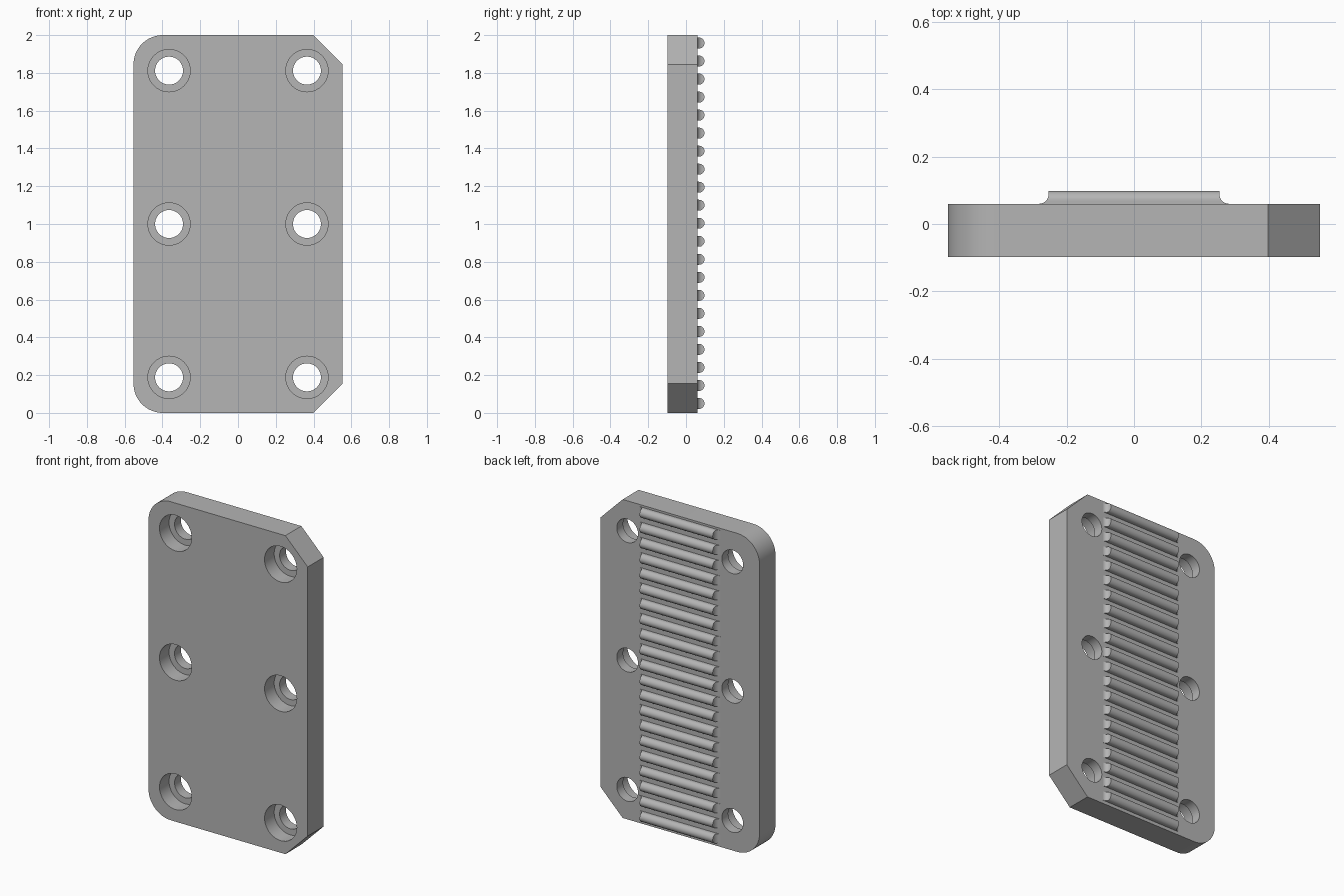
import bpy, bmesh, math
from mathutils import Vector

if "Cube" in bpy.data.objects:
    bpy.data.objects.remove(bpy.data.objects["Cube"], do_unlink=True)

FRONT, BACK, TOP = -0.098, 0.06, 0.098   # plate front, plate back, rib crest (y)
HALF_W, CORNER = 0.553, 0.155

grey = bpy.data.materials.new("plain grey")
grey.use_nodes = True
grey.diffuse_color = (0.46, 0.46, 0.46, 1)
grey.node_tree.nodes["Principled BSDF"].inputs["Base Color"].default_value = grey.diffuse_color


def arc(cx, cy, r, start, end, steps):
    """Points on an arc, angles in degrees."""
    angles = [math.radians(start + (end - start) * i / steps) for i in range(steps + 1)]
    return [(cx + r * math.cos(a), cy + r * math.sin(a)) for a in angles]


def add_prism(bm, points, direction):
    """Extrude a closed outline along a direction."""
    face = bm.faces.new([bm.verts.new(p) for p in points])
    new = bmesh.ops.extrude_face_region(bm, geom=[face])["geom"]
    verts = [v for v in new if isinstance(v, bmesh.types.BMVert)]
    bmesh.ops.translate(bm, verts=verts, vec=Vector(direction))


def finish(bm, name):
    bmesh.ops.recalc_face_normals(bm, faces=bm.faces)
    mesh = bpy.data.meshes.new(name)
    bm.to_mesh(mesh)
    bm.free()
    mesh.materials.append(grey)
    ob = bpy.data.objects.new(name, mesh)
    bpy.context.collection.objects.link(ob)
    return ob


def apply_boolean(ob, cutter, operation):
    mod = ob.modifiers.new("cut", "BOOLEAN")
    mod.object, mod.operation, mod.solver = cutter, operation, "EXACT"
    bpy.ops.object.select_all(action="DESELECT")
    bpy.context.view_layer.objects.active = ob
    ob.select_set(True)
    bpy.ops.object.modifier_apply(modifier=mod.name)
    bpy.data.objects.remove(cutter, do_unlink=True)
    bpy.ops.object.shade_smooth_by_angle(angle=math.radians(30))


# Plate: rounded corners on one side, chamfered corners on the other
c = HALF_W - CORNER
outline = arc(-c, 2 - CORNER, CORNER, 90, 180, 16) + arc(-c, CORNER, CORNER, 180, 270, 16)
outline += [(c, 0), (HALF_W, CORNER), (HALF_W, 2 - CORNER), (c, 2)]
bm = bmesh.new()
add_prism(bm, [(x, FRONT, z) for x, z in outline], (0, BACK - FRONT, 0))
plate = finish(bm, "plate")

# Counterbored holes, cut from the front: stepped cutter as a lathed profile
SEGMENTS = 40
FLOOR = FRONT + 0.095
steps = [(0.112, FRONT - 0.05), (0.112, FLOOR), (0.074, FLOOR), (0.074, BACK + 0.05)]
bm = bmesh.new()
for hx in (-0.365, 0.365):
    for hz in (0.188, 1.0, 1.812):
        rings = [[bm.verts.new((hx + x, y, hz + z))
                  for x, z in arc(0, 0, r, 0, 360, SEGMENTS)[:-1]] for r, y in steps]
        for a, b in zip(rings, rings[1:]):
            for i in range(SEGMENTS):
                j = (i + 1) % SEGMENTS
                bm.faces.new((a[i], a[j], b[j], b[i]))
        bm.faces.new(rings[0])
        bm.faces.new(rings[-1])
apply_boolean(plate, finish(bm, "hole_cutter"), "DIFFERENCE")

# Row of round-topped ribs across the back
COUNT, RIB_R, END = 21, 0.029, 0.282
bm = bmesh.new()
for i in range(COUNT):
    z = 0.05 + i * 0.0954
    section = [(BACK - 0.005, z - RIB_R)] + arc(TOP - RIB_R, z, RIB_R, -90, 90, 14)
    section += [(BACK - 0.005, z + RIB_R)]
    add_prism(bm, [(-END, y, zz) for y, zz in section], (2 * END, 0, 0))
ribs = finish(bm, "ribs")

# Concave fillets at the rib ends
R = 0.028
side = [(END + 0.01, BACK - 0.02), (END + 0.01, BACK)]
side += arc(END, BACK + R, R, 270, 180, 8) + [(END - R, TOP + 0.02)]
profile = side + [(-x, y) for x, y in reversed(side)]
bm = bmesh.new()
add_prism(bm, [(x, y, -0.1) for x, y in profile], (0, 0, 2.2))
apply_boolean(ribs, finish(bm, "rib_end_cutter"), "INTERSECT")
